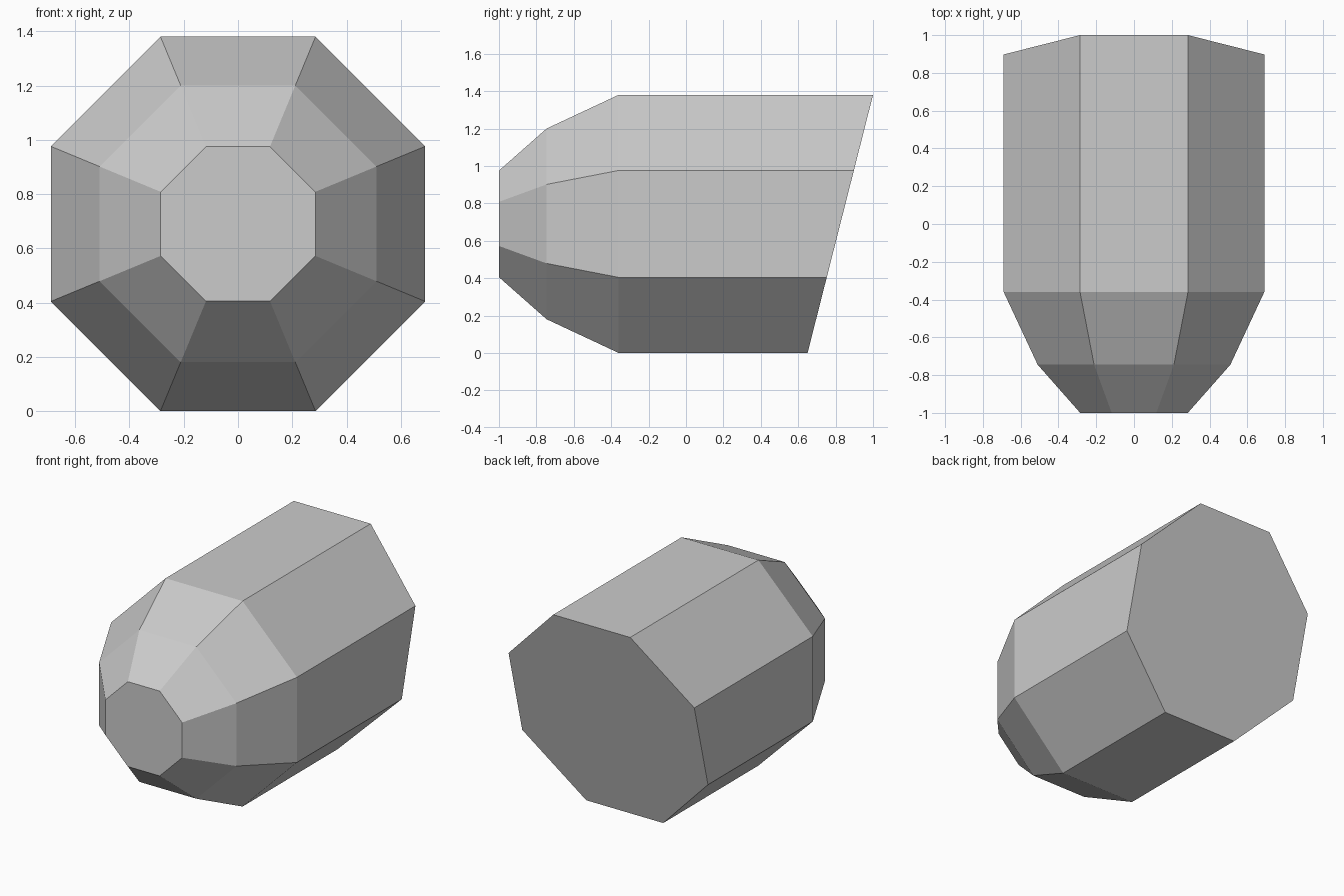
import bpy, bmesh, math

cube = bpy.data.objects.get("Cube")
if cube:
    bpy.data.objects.remove(cube, do_unlink=True)

SIDES = 8
APOTHEM = 0.69
BACK_SLOPE = 0.35 / (2 * APOTHEM)

# Single plain grey finish
grey = bpy.data.materials.new("light_grey")
grey.use_nodes = True
colour = (0.6, 0.6, 0.6, 1)
grey.diffuse_color = colour
grey.node_tree.nodes["Principled BSDF"].inputs["Base Color"].default_value = colour


def ring(bm, y, apothem, slope=0.0):
    """Octagonal ring around the y axis, optionally sheared along y by height."""
    r = apothem / math.cos(math.pi / SIDES)
    verts = []
    for i in range(SIDES):
        a = (i + 0.5) * math.tau / SIDES
        x, z = r * math.cos(a), r * math.sin(a)
        verts.append(bm.verts.new((x, y + slope * z, z + APOTHEM)))
    return verts


# Octagonal body: tapered nose, straight barrel, slanted back
bm = bmesh.new()
rings = [
    ring(bm, -1.0, 0.285),
    ring(bm, -0.745, 0.51),
    ring(bm, -0.36, APOTHEM),
    ring(bm, 0.825, APOTHEM, BACK_SLOPE),
]
for front, back in zip(rings, rings[1:]):
    for i in range(SIDES):
        j = (i + 1) % SIDES
        bm.faces.new((front[i], front[j], back[j], back[i]))
bm.faces.new(rings[0])
bm.faces.new(rings[-1])
bmesh.ops.recalc_face_normals(bm, faces=bm.faces)

mesh = bpy.data.meshes.new("octagonal_body")
bm.to_mesh(mesh)
bm.free()
mesh.materials.append(grey)
body = bpy.data.objects.new("octagonal_body", mesh)
bpy.context.collection.objects.link(body)
